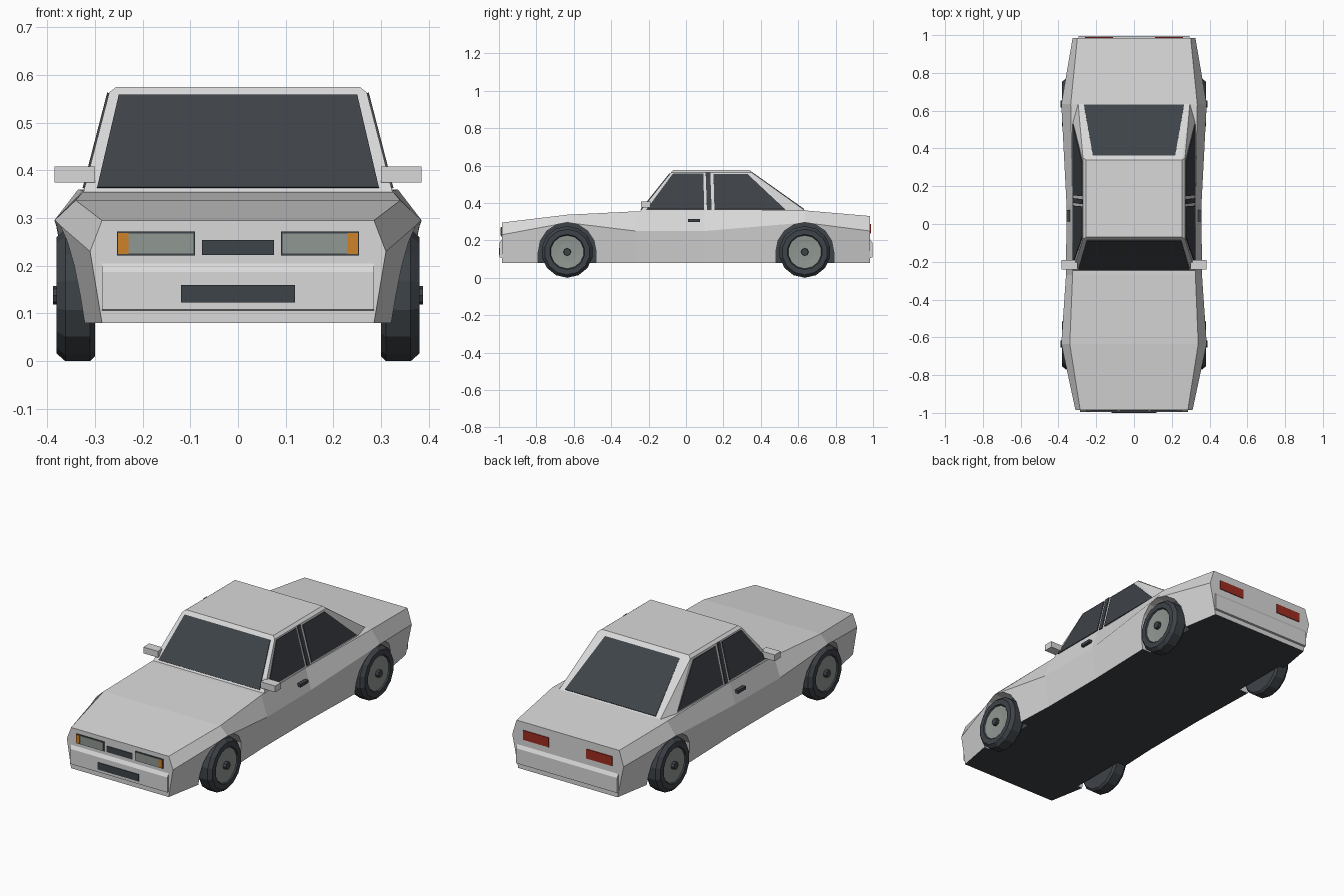
import bpy, bmesh, math
from mathutils import Vector

if "Cube" in bpy.data.objects:
    bpy.data.objects.remove(bpy.data.objects["Cube"])


def material(name, r, g, b):
    m = bpy.data.materials.new(name)
    m.use_nodes = True
    m.diffuse_color = (r, g, b, 1)
    m.node_tree.nodes["Principled BSDF"].inputs["Base Color"].default_value = (r, g, b, 1)
    return m


PAINT = material("pale_paint", 0.69, 0.69, 0.69)
BLACK = material("dark_trim", 0.048, 0.056, 0.066)
LENS = material("grey_lens", 0.28, 0.31, 0.285)
ORANGE = material("orange_lens", 0.62, 0.22, 0.02)
RED = material("red_lens", 0.34, 0.025, 0.014)
SIDES = (("left", 1), ("right", -1))


def finish(name, bm, *mats):
    bmesh.ops.recalc_face_normals(bm, faces=bm.faces)
    mesh = bpy.data.meshes.new(name)
    bm.to_mesh(mesh)
    bm.free()
    for m in mats:
        mesh.materials.append(m)
    ob = bpy.data.objects.new(name, mesh)
    bpy.context.collection.objects.link(ob)
    return ob


def prism(name, outline, x0, x1, *mats):
    """Extrude a (y, z) outline along x; the end caps use the last material."""
    bm = bmesh.new()
    a, b = ([bm.verts.new((x, y, z)) for y, z in outline] for x in (x0, x1))
    for ring in (a, b):
        bm.faces.new(ring).material_index = len(mats) - 1
    for i in range(len(a)):
        j = (i + 1) % len(a)
        bm.faces.new((a[i], a[j], b[j], b[i]))
    return finish(name, bm, *mats)


def panel(name, points, outward, mat, lift=0.004):
    """Thin plate lying on a flat surface, raised by lift."""
    bm = bmesh.new()
    face = bm.faces.new([bm.verts.new(p) for p in points])
    face.normal_update()
    n = face.normal.copy()
    if n.dot(Vector(outward)) < 0:
        n.negate()
    bmesh.ops.translate(bm, verts=bm.verts, vec=n * -0.002)
    ext = bmesh.ops.extrude_face_region(bm, geom=[face], use_keep_orig=True)
    moved = [v for v in ext["geom"] if isinstance(v, bmesh.types.BMVert)]
    bmesh.ops.translate(bm, verts=moved, vec=n * (lift + 0.002))
    return finish(name, bm, mat)


def plate(name, x0, x1, z0, z1, y, mat, lift=0.004):
    pts = [(x0, y, z0), (x1, y, z0), (x1, y, z1), (x0, y, z1)]
    return panel(name, pts, (0, y, 0), mat, lift)


def lathe(name, profile, centre, side, mat, sides=14):
    """Spin an (x, radius) profile round the axle."""
    bm = bmesh.new()
    vs = [bm.verts.new((x * side, 0, r)) for x, r in profile]
    edges = [bm.edges.new(p) for p in zip(vs, vs[1:])]
    bmesh.ops.spin(bm, geom=vs + edges, cent=(0, 0, 0), axis=(1, 0, 0),
                   angle=math.tau, steps=sides, use_duplicate=False)
    bmesh.ops.remove_doubles(bm, verts=bm.verts, dist=0.0005)
    bmesh.ops.translate(bm, verts=bm.verts, vec=centre)
    return finish(name, bm, mat)


# Lower body: y, deck half width, deck z, shoulder half width, shoulder z, sill half width
STATIONS = [
    (-0.985, 0.285, 0.295, 0.310, 0.230, 0.285),
    (-0.635, 0.340, 0.337, 0.385, 0.295, 0.350),
    (-0.270, 0.325, 0.355, 0.360, 0.250, 0.335),
    (0.100, 0.325, 0.358, 0.357, 0.250, 0.335),
    (0.635, 0.335, 0.360, 0.385, 0.295, 0.350),
    (0.985, 0.300, 0.330, 0.325, 0.250, 0.290),
]
bm = bmesh.new()
rings = []
for y, t, tz, s, sz, b in STATIONS:
    section = [(-b, 0.08), (-s, sz), (-t, tz), (t, tz), (s, sz), (b, 0.08)]
    rings.append([bm.verts.new((x, y, z)) for x, z in section])
for a, b in zip(rings, rings[1:]):
    for i in range(6):
        j = (i + 1) % 6
        bm.faces.new((a[i], a[j], b[j], b[i])).material_index = int(i == 5)
bm.faces.new(rings[0])
bm.faces.new(rings[-1])
body = finish("lower_body", bm, PAINT, BLACK)

# Wheel arches cut from the body
WHEEL_Y, WHEEL_Z = 0.635, 0.138
bpy.context.view_layer.objects.active = body
for side in (1, -1):
    for wy in (-WHEEL_Y, WHEEL_Y):
        arc = [math.pi * k / 8 for k in range(9)]
        outline = [(wy + 0.155 * math.cos(a), WHEEL_Z + 0.158 * math.sin(a)) for a in arc]
        outline += [(wy - 0.155, 0), (wy + 0.155, 0)]
        cutter = prism("arch_cutter", outline, side * 0.292, side * 0.5, PAINT, BLACK)
        cutter.hide_render = True
        mod = body.modifiers.new("arch", "BOOLEAN")
        mod.operation, mod.solver, mod.object = "DIFFERENCE", "EXACT", cutter
        bpy.ops.object.modifier_apply(modifier=mod.name)
        bpy.data.objects.remove(cutter)

# Cabin shell
bm = bmesh.new()
for x, y, z in [(0.325, -0.25, 0.35), (0.325, 0.55, 0.35), (0.297, 0.65, 0.35),
                (0.27, -0.08, 0.563), (0.27, 0.35, 0.563),
                (0.255, -0.07, 0.575), (0.255, 0.34, 0.575)]:
    bm.verts.new((x, y, z))
    bm.verts.new((-x, y, z))
bmesh.ops.convex_hull(bm, input=bm.verts)
bmesh.ops.dissolve_limit(bm, angle_limit=0.01, verts=bm.verts, edges=bm.edges)
finish("cabin", bm, PAINT)


def slope(low, high, z):
    return low + (high - low) * (z - 0.35) / 0.213


def glass(name, low, high, wide_low, wide_high, z0, z1, out):
    """Windscreen or rear window on a sloping end of the cabin."""
    y0, y1 = slope(low, high, z0), slope(low, high, z1)
    panel(name, [(-wide_low, y0, z0), (wide_low, y0, z0),
                 (wide_high, y1, z1), (-wide_high, y1, z1)], (0, out, 0), BLACK)


glass("windscreen", -0.25, -0.08, 0.295, 0.25, 0.363, 0.556, -1)
glass("rear_window", 0.65, 0.35, 0.265, 0.218, 0.364, 0.555, 1)

# Side windows, given as (y, z) outlines
WINDOWS = {
    "front_side_window": [(-0.21, 0.366), (0.097, 0.366), (0.093, 0.556), (-0.07, 0.556)],
    "door_pillar": [(0.112, 0.362), (0.137, 0.362), (0.130, 0.562), (0.105, 0.562)],
    "rear_side_window": [(0.152, 0.366), (0.53, 0.366), (0.33, 0.553), (0.147, 0.553)],
}
for word, side in SIDES:
    for name, outline in WINDOWS.items():
        pts = [(side * slope(0.325, 0.27, z), y, z) for y, z in outline]
        panel(f"{word}_{name}", pts, (side, 0, 0), BLACK)

    # Mirrors and door handles
    prism(f"{word}_mirror", [(-0.24, 0.375), (-0.24, 0.408), (-0.19, 0.408), (-0.19, 0.375)],
          side * 0.30, side * 0.385, PAINT)
    prism(f"{word}_door_handle", [(0.012, 0.297), (0.012, 0.313), (0.075, 0.313), (0.075, 0.297)],
          side * 0.33, side * 0.358, BLACK)

    # Lamps
    plate(f"{word}_headlamp_frame", side * 0.09, side * 0.254, 0.222, 0.272, -0.985, BLACK)
    plate(f"{word}_headlamp", side * 0.093, side * 0.23, 0.226, 0.268, -0.985, LENS, 0.006)
    plate(f"{word}_indicator", side * 0.23, side * 0.252, 0.225, 0.269, -0.985, ORANGE, 0.007)
    plate(f"{word}_tail_lamp", side * 0.11, side * 0.26, 0.238, 0.288, 0.985, RED)

    # Wheels
    for end, wy in (("front", -WHEEL_Y), ("rear", WHEEL_Y)):
        centre = (0, wy, WHEEL_Z)
        lathe(f"{word}_{end}_tyre", [(0.30, 0), (0.30, 0.128), (0.31, 0.138), (0.362, 0.138),
                                     (0.380, 0.122), (0.380, 0.094), (0.368, 0.088),
                                     (0.368, 0)], centre, side, BLACK)
        lathe(f"{word}_{end}_rim", [(0.362, 0), (0.362, 0.089), (0.374, 0.089),
                                    (0.371, 0.05), (0.371, 0)], centre, side, LENS)
        lathe(f"{word}_{end}_hub", [(0.365, 0), (0.365, 0.021), (0.388, 0.019),
                                    (0.388, 0)], centre, side, BLACK, 8)

# Bumpers, grille and plate recess
for name, d, w in (("front_bumper", -1, 0.285), ("rear_bumper", 1, 0.295)):
    prism(name, [(d * 0.97, 0.105), (d * 0.996, 0.108), (d * 0.996, 0.187),
                 (d * 0.984, 0.206), (d * 0.97, 0.206)], -w, w, PAINT)
plate("grille", -0.075, 0.075, 0.223, 0.254, -0.985, BLACK)
plate("lower_intake", -0.119, 0.119, 0.123, 0.16, -0.996, BLACK)
